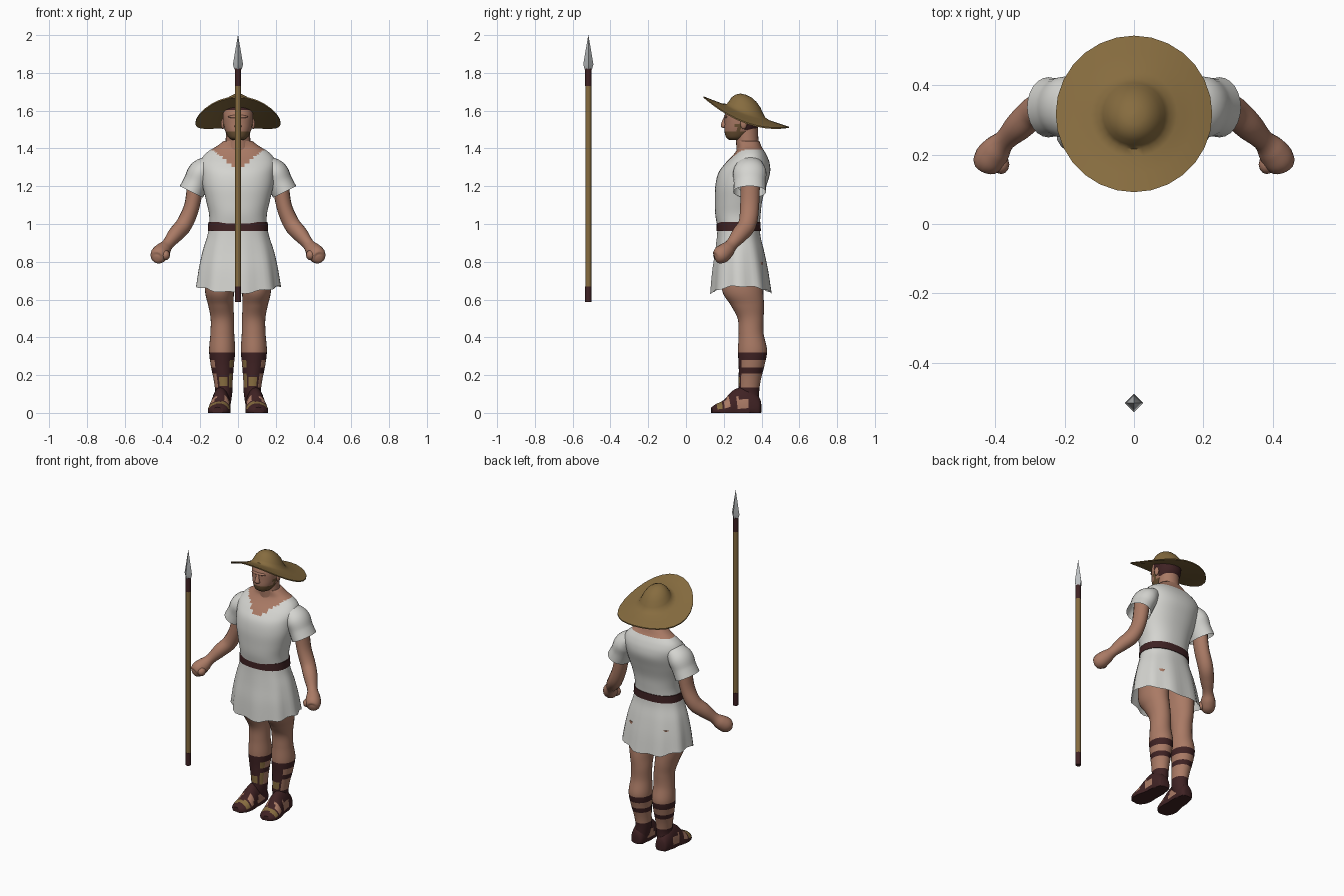
import bpy, bmesh, math
from mathutils import Vector

if "Cube" in bpy.data.objects:
    bpy.data.objects.remove(bpy.data.objects["Cube"])

def material(name, rgb):
    m = bpy.data.materials.new(name)
    m.diffuse_color = (*rgb, 1)
    m.use_nodes = True
    m.node_tree.nodes["Principled BSDF"].inputs["Base Color"].default_value = m.diffuse_color
    return m

MATS = [material("skin", (.40, .195, .13)), material("white linen", (.66, .66, .63)),
        material("straw and wood", (.24, .15, .05)), material("dark leather", (.05, .016, .017)),
        material("steel", (.50, .52, .53)), material("beard brown", (.15, .085, .035))]
SKIN, LINEN, STRAW, LEATHER, STEEL, BEARD = range(6)

def finish(bm, name, mat, angle=50):
    """Turn a bmesh into an object; mat is an index or a rule(centre, normal)."""
    bmesh.ops.recalc_face_normals(bm, faces=bm.faces)
    bm.normal_update()
    for f in bm.faces:
        f.material_index = mat(f.calc_center_median(), f.normal) if callable(mat) else mat
    me = bpy.data.meshes.new(name)
    bm.to_mesh(me)
    bm.free()
    for m in MATS:
        me.materials.append(m)
    me.shade_smooth()
    me.set_sharp_from_angle(angle=math.radians(angle))
    ob = bpy.data.objects.new(name, me)
    bpy.context.collection.objects.link(ob)
    return ob

def smooth_path(secs, steps):
    """Catmull-Rom interpolation of all section values."""
    out = []
    for i in range(len(secs) - 1):
        a, b = secs[max(i - 1, 0)], secs[i]
        c, d = secs[i + 1], secs[min(i + 2, len(secs) - 1)]
        for k in range(steps):
            t = k / steps
            out.append([.5 * (2*q + (r - p)*t + (2*p - 5*q + 4*r - s)*t*t + (3*q - p - 3*r + s)*t**3)
                        for p, q, r, s in zip(a, b, c, d)])
    out.append(list(secs[-1]))
    return out

def loft(name, secs, mat, n=24, steps=5, flat=True, power=2, side=1,
         caps=(True, True), tweak=None, angle=50):
    """Sections are (x, y, z, radius across, radius deep)."""
    pts = smooth_path(secs, steps)
    bm = bmesh.new()
    rings = []
    for i, (x, y, z, ru, rw) in enumerate(pts):
        u, w = Vector((1, 0, 0)), Vector((0, 1, 0))
        if not flat:
            t = (Vector(pts[min(i + 1, len(pts) - 1)][:3]) - Vector(pts[max(i - 1, 0)][:3])).normalized()
            u = (u - t * u.dot(t)).normalized()
            w = t.cross(u)
        ring = []
        for k in range(n):
            a = 2 * math.pi * k / n
            ca, sa = math.cos(a), math.sin(a)
            co = (Vector((x, y, z)) + u * (ru * math.copysign(abs(ca) ** (2 / power), ca))
                  + w * (rw * math.copysign(abs(sa) ** (2 / power), sa)))
            if tweak:
                co = tweak(co, a, i / (len(pts) - 1))
            ring.append(bm.verts.new((co.x * side, co.y, co.z)))
        rings.append(ring)
    for r0, r1 in zip(rings, rings[1:]):
        for k in range(n):
            bm.faces.new((r0[k], r0[(k + 1) % n], r1[(k + 1) % n], r1[k]))
    for use, ring in zip(caps, (rings[0], rings[-1])):
        if use:
            bm.faces.new(ring)
    return finish(bm, name, mat, angle)

def ball(name, loc, size, mat):
    bm = bmesh.new()
    bmesh.ops.create_uvsphere(bm, u_segments=12, v_segments=8, radius=1)
    for v in bm.verts:
        v.co = Vector(p * s for p, s in zip(v.co, size)) + Vector(loc)
    return finish(bm, name, mat)

# Tunic top, with a V neckline showing the chest
def neckline(c, n):
    front = c.y < .325 and c.z > 1.285 + .8 * abs(c.x)
    return SKIN if front or c.z > 1.393 else LINEN

loft("tunic_top", [(0, .278, .985, .152, .112), (0, .275, 1.05, .153, .12), (0, .278, 1.12, .168, .125),
     (0, .29, 1.2, .187, .135), (0, .308, 1.27, .195, .137), (0, .325, 1.32, .20, .118),
     (0, .337, 1.36, .183, .092), (0, .34, 1.39, .15, .072), (0, .337, 1.41, .115, .063),
     (0, .33, 1.44, .075, .058)], neckline, n=48, power=2.3)

# Skirt with soft pleats and a hem that lifts at the sides
def pleat(co, a, t):
    f = 1 + .035 * t * math.cos(9 * a + .6)
    co.x *= f
    co.y = .29 + (co.y - .29) * f
    co.z += t * t * (.035 * (co.x / .22) ** 2 - .006 * math.cos(9 * a))
    return co

loft("tunic_skirt", [(0, .279, .99, .152, .111), (0, .28, .93, .165, .116), (0, .285, .85, .188, .13),
     (0, .288, .75, .207, .147), (0, .292, .635, .222, .16)], LINEN, n=48, power=2.2,
     caps=(True, False), tweak=pleat)

# Belt
loft("belt", [(0, .279, .963, .16, .117), (0, .279, 1.01, .157, .116)], LEATHER, n=48, steps=1, power=2.3)

# Leg and sandal colouring: straps as bands, shin guard and lacing
def leg_colour(c, n):
    if c.z > .315:
        return SKIN
    if c.z > .28 or .205 < c.z < .235 or c.z < .135:
        return LEATHER
    if n.y < -.75:
        return STRAW if .145 < c.z < .19 and abs(n.x) < .5 else LEATHER
    if n.x * c.x < 0 and n.y < -.3:
        return STRAW
    return SKIN

def foot_colour(c, n):
    if c.z > .025 and abs(n.x) > .5 and .27 < c.y < .335 and c.z < .08:
        return SKIN
    if c.z > .022 and (.165 < c.y < .19 or (.2 < c.y < .23 and abs(n.x) > .35)):
        return STRAW if c.y < .19 else SKIN
    return LEATHER

def on_ground(co, a, t):
    co.z = max(co.z, 0)
    return co

for label, s in (("left", 1), ("right", -1)):
    # Sleeve
    loft(label + "_sleeve", [(.15, .335, 1.315, .05, .07), (.195, .337, 1.275, .068, .088),
         (.222, .337, 1.22, .067, .084), (.247, .337, 1.17, .069, .087)], LINEN,
         flat=False, side=s, caps=(True, False))
    # Arm ending in a fist
    loft(label + "_arm", [(.222, .34, 1.24, .045, .052), (.243, .337, 1.10, .041, .05),
         (.284, .325, 1.0, .044, .048), (.33, .285, .945, .041, .044), (.372, .243, .893, .031, .033),
         (.397, .215, .862, .042, .043), (.417, .187, .838, .046, .047), (.427, .165, .822, .036, .036),
         (.43, .156, .818, .015, .015)], SKIN, n=16, flat=False, side=s)
    ball(label + "_thumb", (s * .384, .172, .835), (.024, .028, .027), SKIN)
    # Leg
    loft(label + "_leg", [(.095, .30, .80, .08, .11), (.098, .30, .65, .077, .109),
         (.091, .325, .57, .067, .088), (.083, .342, .50, .062, .069), (.083, .345, .42, .063, .066),
         (.084, .352, .33, .069, .077), (.083, .347, .25, .061, .068), (.078, .337, .17, .050, .058),
         (.076, .333, .10, .045, .054), (.088, .338, .03, .046, .053)], leg_colour, n=28, steps=8, side=s)
    # Foot in its sandal
    loft(label + "_sandal", [(.088, .398, .025, .02, .03), (.088, .385, .025, .04, .06),
         (.09, .33, .025, .05, .11), (.093, .27, .02, .052, .105), (.099, .21, .012, .06, .06),
         (.105, .16, .01, .052, .037), (.108, .135, .01, .028, .02)], foot_colour,
         n=28, flat=False, side=s, tweak=on_ground)
    # Ear
    ball(label + "_ear", (s * .08, .305, 1.53), (.011, .018, .028), SKIN)

# Neck
loft("neck", [(0, .335, 1.36, .08, .068), (0, .326, 1.42, .067, .06), (0, .32, 1.52, .063, .06)], SKIN)

# Head with hair and beard
def head_colour(c, n):
    if c.y > .315 and c.z > 1.488 or c.z > 1.597:
        return LEATHER
    if .28 < c.y < .315 and c.z > 1.55:
        return LEATHER
    if c.z < 1.487 and c.y < .31 or c.z < 1.53 and .265 < c.y < .292:
        return BEARD
    return SKIN

loft("head", [(0, .265, 1.445, .03, .035), (0, .268, 1.458, .05, .055), (0, .285, 1.49, .067, .081),
     (0, .297, 1.53, .078, .093), (0, .30, 1.58, .08, .094), (0, .305, 1.63, .07, .078)],
     head_colour, n=32, power=2.2)

# Nose and brow
loft("nose", [(0, .208, 1.565, .009, .008), (0, .202, 1.54, .012, .013), (0, .200, 1.517, .018, .016),
     (0, .205, 1.508, .012, .008)], SKIN, n=8, steps=3)
ball("brow", (0, .213, 1.568), (.052, .013, .010), SKIN)

# Broad straw hat: turned profile, tilted back with drooping sides
bm = bmesh.new()
profile = [(.001, .092), (.03, .088), (.055, .074), (.076, .052), (.09, .026), (.102, .008), (.125, .001),
           (.175, .002), (.226, .004), (.226, -.003), (.175, -.006), (.1, -.008), (.001, -.008)]
N = 28
rings = []
for r, h in profile:
    ring = []
    for k in range(N):
        a = 2 * math.pi * k / N
        x, y = r * math.cos(a), r * math.sin(a)
        ring.append(bm.verts.new((x, .318 + y, 1.592 + h - .355 * y - .058 * (x / .226) ** 2)))
    rings.append(ring)
for r0, r1 in zip(rings, rings[1:]):
    for k in range(N):
        bm.faces.new((r0[k], r0[(k + 1) % N], r1[(k + 1) % N], r1[k]))
bm.faces.new(rings[0])
bm.faces.new(rings[-1])
finish(bm, "straw_hat", STRAW)

# Spear standing in front: shaft, two grips and a four-sided point
def rod(name, z0, z1, r, mat):
    loft(name, [(0, -.517, z0, r, r), (0, -.517, z1, r, r)], mat, n=12, steps=1)

rod("spear_shaft", .66, 1.74, .0155, STRAW)
rod("spear_butt_wrap", .587, .67, .0165, LEATHER)
rod("spear_neck_wrap", 1.73, 1.822, .0165, LEATHER)
loft("spear_point", [(0, -.517, 1.818, .019, .019), (0, -.517, 1.845, .027, .027),
     (0, -.517, 2.0, .0005, .0005)], STEEL, n=4, steps=1, angle=20)
